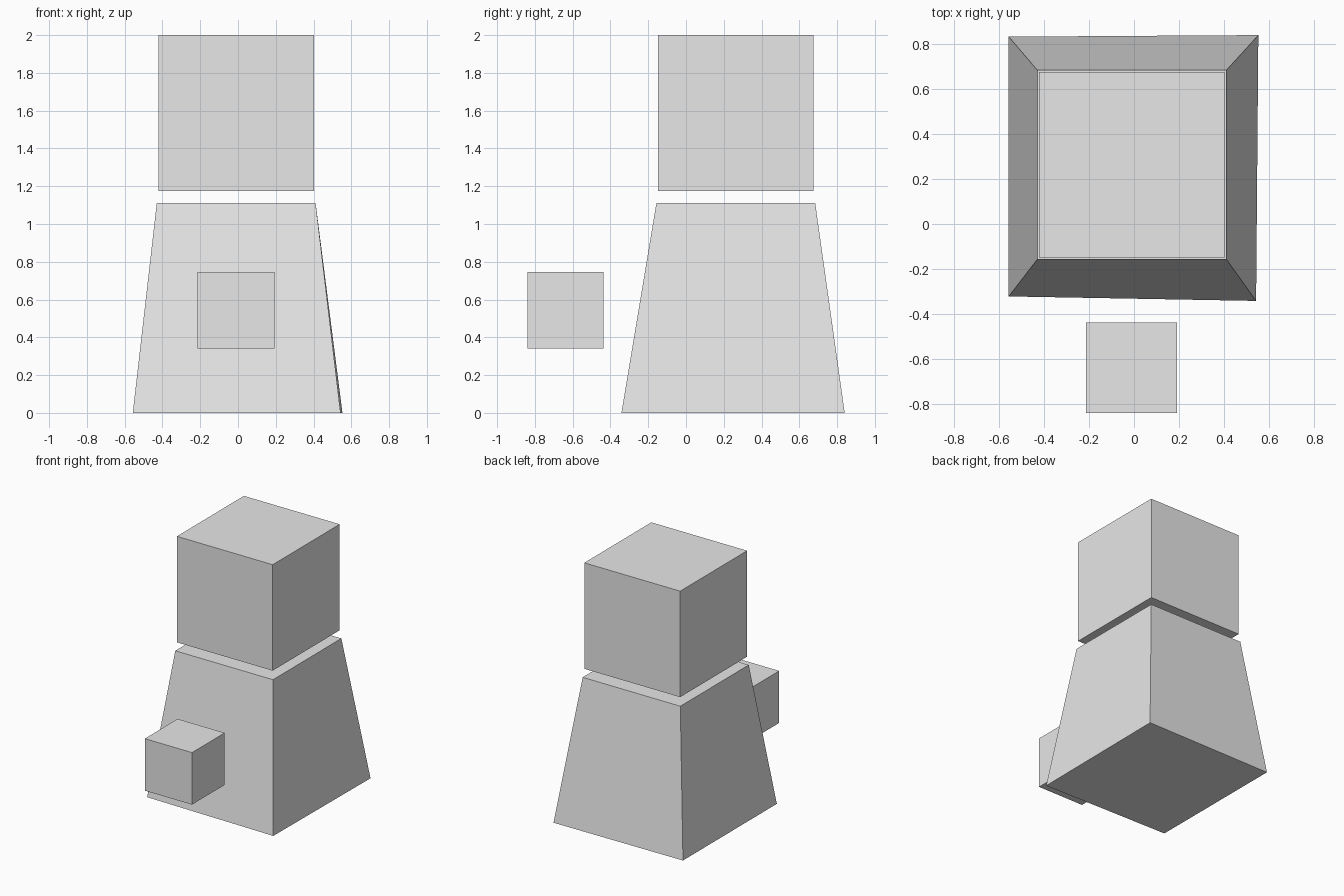
import bpy
import bmesh

default_cube = bpy.data.objects.get("Cube")
if default_cube:
    bpy.data.objects.remove(default_cube, do_unlink=True)

# Single light grey for every part
grey = bpy.data.materials.new("light_grey")
grey.use_nodes = True
colour = (0.8, 0.8, 0.8, 1)
grey.diffuse_color = colour
grey.node_tree.nodes["Principled BSDF"].inputs["Base Color"].default_value = colour


def rectangle(x0, x1, y0, y1):
    return [(x0, y0), (x1, y0), (x1, y1), (x0, y1)]


def block(name, bottom, top, z0, z1):
    """Six-sided solid between two four-cornered outlines."""
    bm = bmesh.new()
    low = [bm.verts.new((x, y, z0)) for x, y in bottom]
    high = [bm.verts.new((x, y, z1)) for x, y in top]
    bm.faces.new(low[::-1])
    bm.faces.new(high)
    for i in range(4):
        j = (i + 1) % 4
        bm.faces.new((low[i], low[j], high[j], high[i]))
    mesh = bpy.data.meshes.new(name)
    bm.to_mesh(mesh)
    bm.free()
    mesh.materials.append(grey)
    obj = bpy.data.objects.new(name, mesh)
    bpy.context.collection.objects.link(obj)
    return obj


# Tapered body with a slightly uneven base
base = [(-0.557, -0.322), (0.543, -0.342), (0.553, 0.84), (-0.557, 0.833)]
block("body", base, rectangle(-0.43, 0.411, -0.157, 0.684), 0, 1.11)

# Cube head floating above the body
head = rectangle(-0.422, 0.403, -0.149, 0.675)
block("head", head, head, 1.175, 2)

# Small cube floating in front
small = rectangle(-0.214, 0.192, -0.84, -0.438)
block("front_cube", small, small, 0.34, 0.745)
